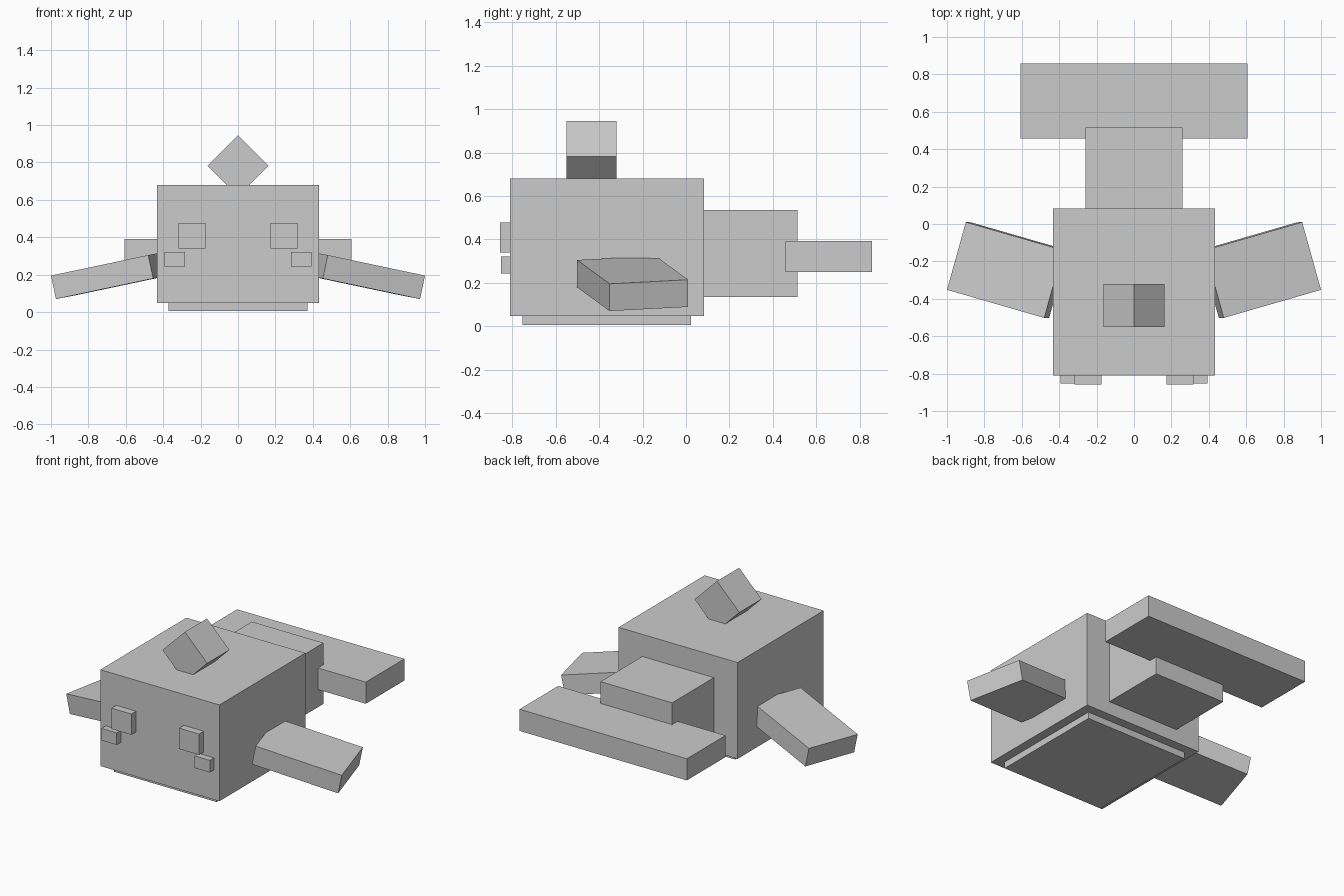
import bpy, bmesh, math
from mathutils import Matrix, Vector

if "Cube" in bpy.data.objects:
    bpy.data.objects.remove(bpy.data.objects["Cube"])

grey = bpy.data.materials.new("plain grey")
grey.use_nodes = True
grey.diffuse_color = (0.6, 0.6, 0.6, 1)
grey.node_tree.nodes["Principled BSDF"].inputs["Base Color"].default_value = (0.6, 0.6, 0.6, 1)


def box(name, center, size, rotation=Matrix.Identity(4), mirror=False):
    """Flat-faced box, optionally rotated and mirrored to the other side."""
    bm = bmesh.new()
    bmesh.ops.create_cube(bm, size=1, matrix=Matrix.Translation(center) @ rotation
                          @ Matrix.Diagonal((*size, 1)))
    mesh = bpy.data.meshes.new(name)
    bm.to_mesh(mesh)
    bm.free()
    mesh.materials.append(grey)
    obj = bpy.data.objects.new(name, mesh)
    bpy.context.collection.objects.link(obj)
    if mirror:
        obj.modifiers.new("mirror", "MIRROR").use_axis[0] = True
    return obj


def span(name, x, y, z, mirror=False):
    """Box given by its limits on each axis."""
    box(name, [(a + b) / 2 for a, b in (x, y, z)],
        [b - a for a, b in (x, y, z)], mirror=mirror)


# Body, belly plate and tail
span("body", (-0.432, 0.432), (-0.81, 0.082), (0.048, 0.68))
span("belly_plate", (-0.372, 0.372), (-0.753, 0.022), (0.005, 0.06))
span("tail_base", (-0.26, 0.26), (0.07, 0.515), (0.135, 0.535))
span("tail_fin", (-0.607, 0.607), (0.458, 0.858), (0.25, 0.392))

# Face
span("eyes", (0.173, 0.318), (-0.858, -0.8), (0.34, 0.477), mirror=True)
span("cheeks", (0.283, 0.393), (-0.853, -0.8), (0.243, 0.322), mirror=True)

# Diamond crest, partly sunk into the top of the body
box("crest", (0, -0.436, 0.782), (0.23, 0.23, 0.23), Matrix.Rotation(math.radians(45), 4, 'Y'))

# Flippers, swept back and drooping
along = Vector((0.942, 0.272, -0.199)).normalized()
up = along.cross(Vector((-0.279, 0.958, 0.053))).normalized()
across = up.cross(along)
size = (0.552, 0.376, 0.128)
turn = Matrix((along, across, up)).transposed().to_4x4()
corner = Vector((0.48, -0.502, 0.305))
center = corner + (along * size[0] + across * size[1] - up * size[2]) / 2
box("flippers", center, size, turn, mirror=True)
